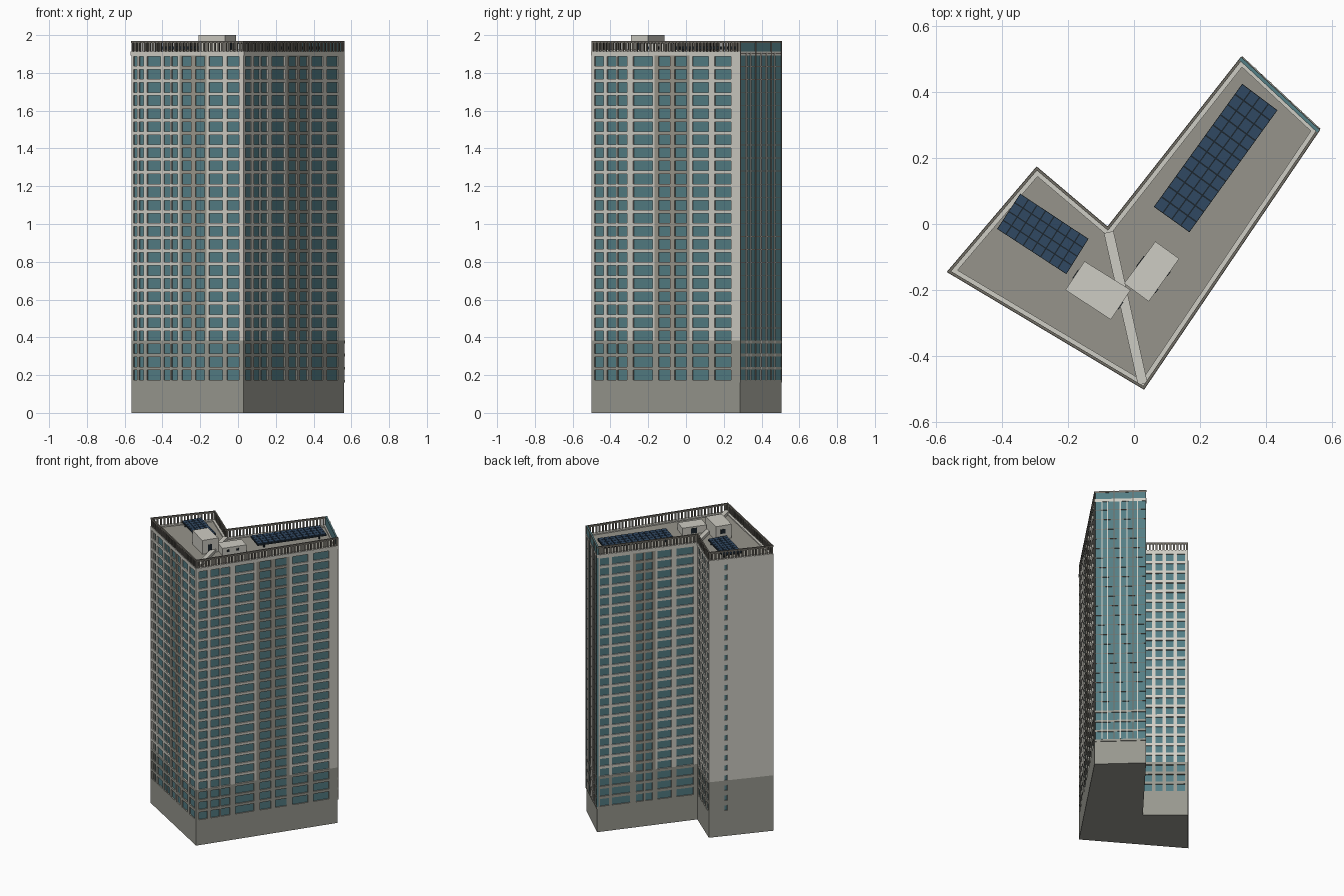
import bpy, bmesh, math
from mathutils import Vector

if "Cube" in bpy.data.objects:
    bpy.data.objects.remove(bpy.data.objects["Cube"])


def material(name, rgb):
    m = bpy.data.materials.new(name)
    lin = [((c / 255 + 0.055) / 1.055) ** 2.4 for c in rgb]
    m.diffuse_color = (*lin, 1)
    m.use_nodes = True
    m.node_tree.nodes["Principled BSDF"].inputs["Base Color"].default_value = m.diffuse_color
    return m


LIGHT = material("pale concrete", (206, 204, 195))
BASE = material("podium grey", (152, 152, 143))
ACCENT = material("warm grey strip", (156, 152, 141))
GLASS = material("teal glass", (84, 126, 133))
ROOF = material("roof grey", (150, 148, 139))
RAIL = material("railing grey", (112, 108, 100))
SOLAR = material("solar blue", (48, 72, 98))
DARK = material("dark frame", (28, 38, 46))

# Footprint corners, counter-clockwise
A, B, C, D, E, F = [Vector(p) for p in (
    (0.03, -0.5), (0.562, 0.285), (0.325, 0.505), (-0.08, -0.01), (-0.295, 0.172), (-0.565, -0.145))]
PLAN = [A, B, C, D, E, F]
FIRST, STEP, WIN_H, FLOORS = 0.175, 0.0692, 0.051, 25
WALL_TOP, ROOF_Z, RAIL_TOP = 1.905, 1.905, 1.97
PODIUM_TOP = FIRST + 3 * STEP


def finish(name, bm, mats):
    me = bpy.data.meshes.new(name)
    bm.to_mesh(me)
    bm.free()
    for m in mats:
        me.materials.append(m)
    ob = bpy.data.objects.new(name, me)
    bpy.context.collection.objects.link(ob)
    return ob


def add_prism(bm, poly, z0, z1, mat=0):
    lo = [bm.verts.new((p[0], p[1], z0)) for p in poly]
    hi = [bm.verts.new((p[0], p[1], z1)) for p in poly]
    n = len(poly)
    faces = [bm.faces.new(lo[::-1]), bm.faces.new(hi)]
    faces += [bm.faces.new((lo[i], lo[(i + 1) % n], hi[(i + 1) % n], hi[i])) for i in range(n)]
    for f in faces:
        f.material_index = mat


def outward(p, q):
    d = (q - p).normalized()
    return Vector((d.y, -d.x))


def strip(p, q, t0, t1, out0, out1):
    """Plan rectangle along edge p-q between two fractions and two outward offsets."""
    n = outward(p, q)
    a, b = p.lerp(q, t0), p.lerp(q, t1)
    return [a + n * out1, b + n * out1, b + n * out0, a + n * out0]


def inset(poly, d):
    out = []
    for i, p in enumerate(poly):
        n1, n2 = outward(poly[i - 1], p), outward(p, poly[(i + 1) % len(poly)])
        out.append(p - (n1 + n2) * d / (1 + n1.dot(n2)))
    return out


def add_ring(bm, d0, d1, z0, z1):
    o, i = inset(PLAN, d0), inset(PLAN, d1)
    for k in range(len(PLAN)):
        j = (k + 1) % len(PLAN)
        add_prism(bm, [o[k], o[j], i[j], i[k]], z0, z1)


def wall(name, p, q, windows, accent=(2, 2), depth=0.008, win_h=WIN_H):
    """Wall sheet with recessed windows in every floor."""
    bm = bmesh.new()
    n = outward(p, q)
    ts = sorted({0, 1, *[t for w in windows for t in w], *[t for t in accent if t < 1]})
    zs = [0, FIRST]
    for i in range(FLOORS):
        zs += [FIRST + i * STEP + win_h, FIRST + (i + 1) * STEP]
    zs[-1] = WALL_TOP

    def pt(t, z, d=0):
        v = p.lerp(q, t) - n * d
        return Vector((v.x, v.y, z))

    def quad(pts, mat):
        bm.faces.new([bm.verts.new(v) for v in pts]).material_index = mat

    for t0, t1 in zip(ts, ts[1:]):
        mid = (t0 + t1) / 2
        is_col = any(a < mid < b for a, b in windows)
        for k, (z0, z1) in enumerate(zip(zs, zs[1:])):
            outer = [pt(t0, z0), pt(t1, z0), pt(t1, z1), pt(t0, z1)]
            mat = 1 if z1 <= PODIUM_TOP + 0.001 else 2 if accent[0] < mid < accent[1] else 0
            if is_col and k % 2 == 1:
                inner = [pt(t0, z0, depth), pt(t1, z0, depth), pt(t1, z1, depth), pt(t0, z1, depth)]
                quad(inner, 3)
                for i in range(4):
                    j = (i + 1) % 4
                    quad([outer[i], outer[j], inner[j], inner[i]], mat)
            else:
                quad(outer, mat)
    finish(name, bm, [LIGHT, BASE, ACCENT, GLASS])


# Window walls
wall("front_left_wall", F, A, [(.02, .05), (.07, .11), (.14, .26), (.29, .345), (.36, .41), (.45, .53),
                               (.57, .65), (.69, .81), (.85, .96)], (.43, .67))
wall("front_right_wall", A, B, [(.02, .08), (.105, .165), (.175, .24), (.28, .41), (.45, .53), (.56, .64),
                                (.68, .79), (.83, .94)], (.425, .66))
wall("back_left_wall", C, D, [(.03, .12), (.15, .33), (.385, .46), (.48, .55), (.6, .74), (.79, .96)], (.36, .58))
wall("inner_back_wall", D, E, [(.04, .2), (.28, .44), (.52, .68), (.76, .94)])
wall("blank_end_wall", E, F, [(.24, .29)], win_h=0.036)

# Glass end wall with fins and podium bands
bm = bmesh.new()
add_prism(bm, strip(B, C, 0, 1, -0.01, 0), 0, FIRST, 1)
add_prism(bm, strip(B, C, 0, 1, -0.01, 0), FIRST, RAIL_TOP, 0)
finish("glass_end_wall", bm, [GLASS, BASE])
bm = bmesh.new()
for t in (.15, .25, .5, .63, .83):
    add_prism(bm, strip(B, C, t - .01, t + .01, 0, 0.006), FIRST, WALL_TOP, 0)
for t in (.0, .37, .74, .985):
    add_prism(bm, strip(B, C, t, t + .015, 0, 0.004), FIRST, RAIL_TOP, 1)
finish("end_wall_fins", bm, [LIGHT, RAIL])
bm = bmesh.new()
for i in range(4):
    z = FIRST + i * STEP
    add_prism(bm, strip(B, C, 0, 1, 0, 0.005), z - 0.014, z)
finish("end_wall_bands", bm, [BASE])
bm = bmesh.new()
for i in range(4, FLOORS + 1):
    z = FIRST + i * STEP
    add_prism(bm, strip(B, C, 0, 1, 0, 0.002), z - 0.004, z)
finish("end_wall_floor_lines", bm, [RAIL])

# Roof and underside
bm = bmesh.new()
bm.faces.new([bm.verts.new((*p, ROOF_Z)) for p in PLAN])
bm.faces.new([bm.verts.new((*p, 0)) for p in PLAN[::-1]]).material_index = 1
finish("roof_and_floor", bm, [ROOF, BASE])

# Roof curb and the curb between the two wings
bm = bmesh.new()
add_ring(bm, -0.002, 0.02, WALL_TOP - 0.012, ROOF_Z + 0.008)
add_prism(bm, strip(D, A, 0.03, 0.97, -0.015, 0.015), ROOF_Z - 0.005, ROOF_Z + 0.02)
finish("roof_curb", bm, [LIGHT])

# Railing with upright slats
bm = bmesh.new()
add_ring(bm, -0.001, 0.007, RAIL_TOP - 0.012, RAIL_TOP)
for p, q in ((F, A), (A, B), (C, D), (D, E), (E, F)):
    length = (q - p).length
    count = round(length / 0.022)
    for i in range(count + 1):
        t = min(max(i / count, 0.006 / length), 1 - 0.006 / length)
        w = 0.0055 / length
        add_prism(bm, strip(p, q, t - w, t + w, -0.006, 0), ROOF_Z, RAIL_TOP - 0.01)
finish("roof_railing", bm, [RAIL])


# Roof houses with dark doors
def roof_house(name, corners, top, doors):
    pts = [Vector(c) for c in corners]
    bm = bmesh.new()
    add_prism(bm, pts, ROOF_Z, top, 0)
    for side, t0, t1, z0, z1 in doors:
        p, q = pts[side], pts[(side + 1) % 4]
        add_prism(bm, strip(p, q, t0, t1, -0.002, 0.002), z0, z1, 1)
    finish(name, bm, [LIGHT, DARK])


roof_house("stair_house", [(-.07, -.29), (-.01, -.2), (-.15, -.113), (-.208, -.2)], 2.0,
           [(0, .35, .6, 1.915, 1.965), (2, .3, .6, 1.945, 1.975)])
roof_house("plant_house", [(.045, -.235), (.137, -.105), (.065, -.053), (-.03, -.18)], 1.955,
           [(0, .2, .3, 1.925, 1.94), (0, .6, .7, 1.925, 1.94), (2, .35, .6, 1.91, 1.945)])


# Solar arrays: dark tray with a grid of cells
def solar_array(name, corners, nu, nv):
    a, b, c, d = [Vector(p) for p in corners]
    bm = bmesh.new()

    def at(u, v):
        return a.lerp(b, u).lerp(d.lerp(c, u), v)

    add_prism(bm, [a, b, c, d], 1.925, 1.936, 1)
    g = 0.06
    for i in range(nu):
        for j in range(nv):
            u0, u1, v0, v1 = (i + g) / nu, (i + 1 - g) / nu, (j + g) / nv, (j + 1 - g) / nv
            add_prism(bm, [at(u0, v0), at(u1, v0), at(u1, v1), at(u0, v1)], 1.935, 1.94, 0)
    for u in (0.08, 0.92):
        for v in (0.1, 0.9):
            m = at(u, v)
            add_prism(bm, [m + Vector(o) * 0.004 for o in ((-1, -1), (1, -1), (1, 1), (-1, 1))], ROOF_Z, 1.926, 1)
    finish(name, bm, [SOLAR, DARK])


solar_array("long_solar_array", [(.06, .052), (.168, -.025), (.435, .345), (.328, .425)], 4, 12)
solar_array("short_solar_array", [(-.415, -.015), (-.205, -.152), (-.138, -.045), (-.345, .092)], 8, 4)
